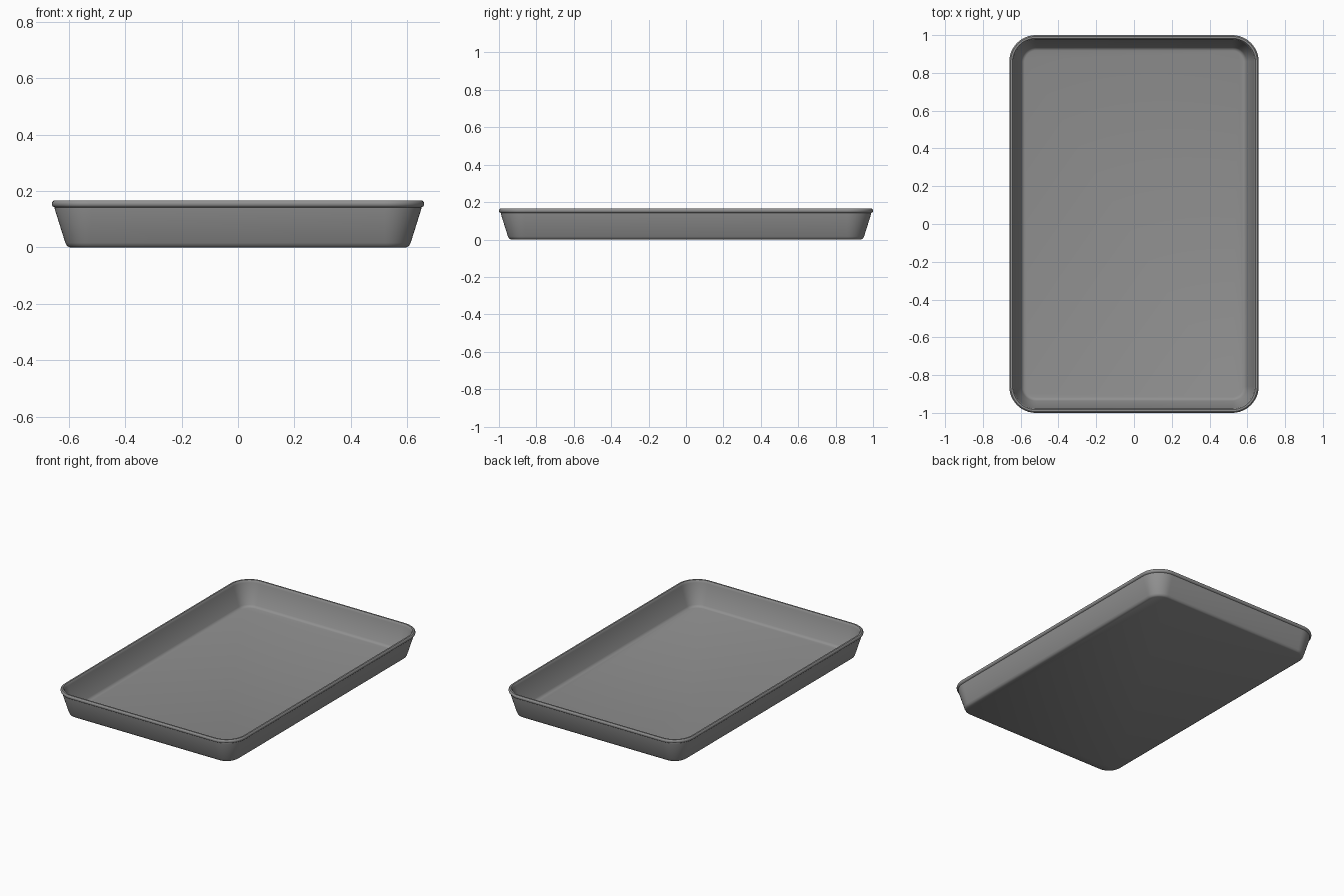
import bpy, bmesh, math

if "Cube" in bpy.data.objects:
    bpy.data.objects.remove(bpy.data.objects["Cube"])

# One grey metal finish
metal = bpy.data.materials.new("grey metal")
metal.diffuse_color = (0.28, 0.28, 0.28, 1)
metal.use_nodes = True
metal.node_tree.nodes["Principled BSDF"].inputs["Base Color"].default_value = metal.diffuse_color

# Corner arc centres; every ring shares them, so the radius grows outwards
CX, CY, STEPS = 0.52, 0.86, 12

# Wall cross-section: (half width in x, height), from inner floor over the rim to the underside
profile = [
    (0.578, 0.011), (0.588, 0.014), (0.596, 0.024),          # floor and inner fillet
    (0.636, 0.150), (0.638, 0.160), (0.643, 0.166),          # inner wall to rim
    (0.653, 0.166), (0.658, 0.162), (0.660, 0.156),          # rolled rim
    (0.659, 0.149), (0.656, 0.145), (0.650, 0.142),
    (0.650, 0.137), (0.612, 0.016), (0.607, 0.006), (0.597, 0.0),  # outer wall and foot
]


def ring(bm, half, z):
    """Rounded rectangle of vertices."""
    r = half - CX
    verts = []
    for q, (sx, sy) in enumerate([(1, 1), (-1, 1), (-1, -1), (1, -1)]):
        for i in range(STEPS + 1):
            a = math.pi / 2 * (q + i / STEPS)
            verts.append(bm.verts.new((sx * CX + r * math.cos(a),
                                       sy * CY + r * math.sin(a), z)))
    return verts


# Tray: rings bridged along the profile, closed with floor and underside
bm = bmesh.new()
rings = [ring(bm, h, z) for h, z in profile]
n = len(rings[0])
for a, b in zip(rings, rings[1:]):
    for i in range(n):
        j = (i + 1) % n
        bm.faces.new((a[i], a[j], b[j], b[i]))
bm.faces.new(rings[0])
bm.faces.new(rings[-1][::-1])
bmesh.ops.recalc_face_normals(bm, faces=bm.faces[:])

mesh = bpy.data.meshes.new("baking_tray")
bm.to_mesh(mesh)
bm.free()
mesh.materials.append(metal)
tray = bpy.data.objects.new("baking_tray", mesh)
bpy.context.collection.objects.link(tray)

# Smooth shading with crisp creases
bpy.context.view_layer.objects.active = tray
tray.select_set(True)
bpy.ops.object.shade_smooth_by_angle(angle=math.radians(35))
